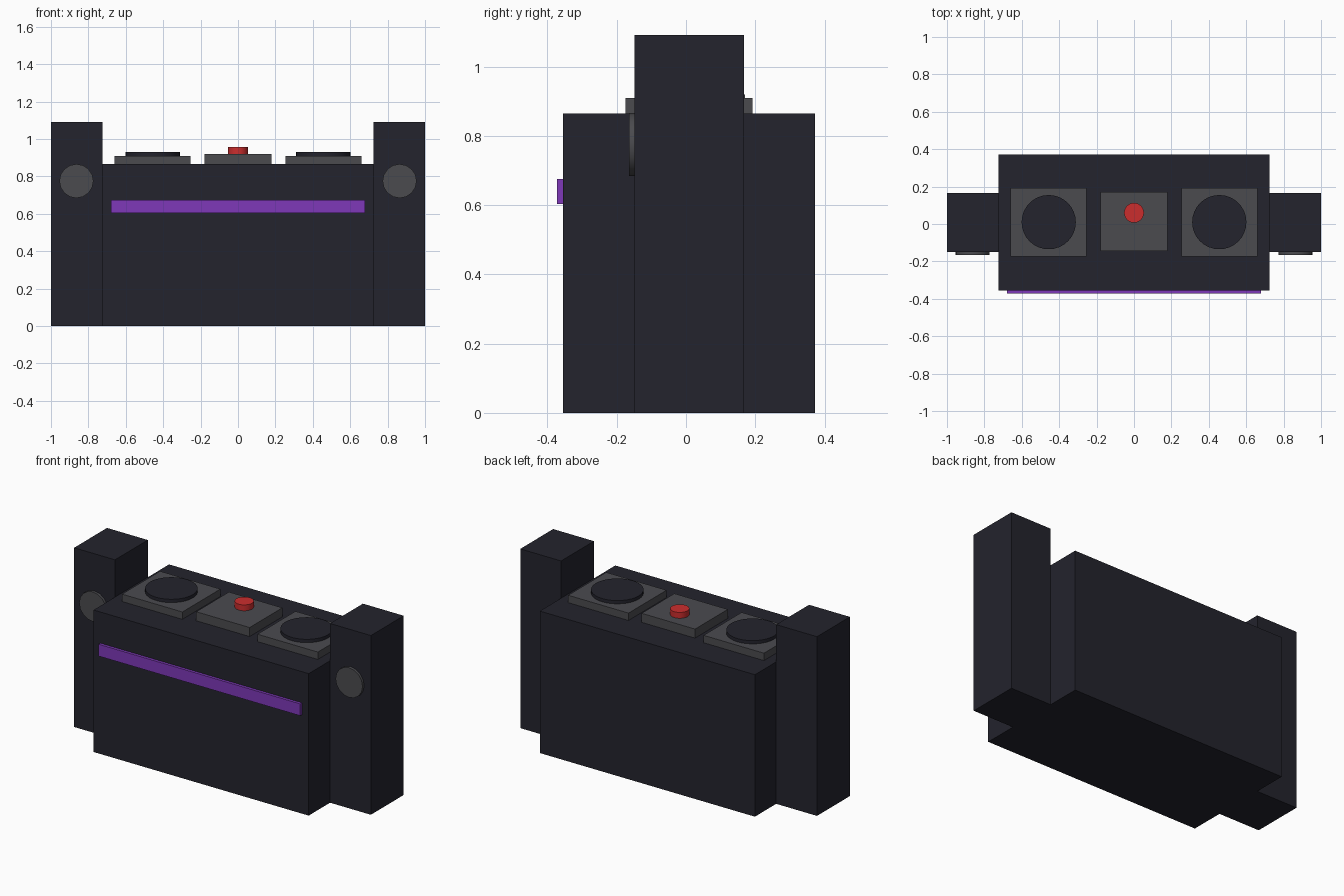
import bpy
import math

cube = bpy.data.objects.get("Cube")
if cube:
    bpy.data.objects.remove(cube, do_unlink=True)


def material(name, rgb):
    m = bpy.data.materials.new(name)
    m.use_nodes = True
    m.diffuse_color = (*rgb, 1)
    m.node_tree.nodes["Principled BSDF"].inputs["Base Color"].default_value = (*rgb, 1)
    return m


DARK = material("dark navy", (0.017, 0.017, 0.026))
GREY = material("mid grey", (0.07, 0.07, 0.078))
PURPLE = material("purple", (0.21, 0.04, 0.48))
RED = material("red", (0.6, 0.027, 0.027))


def box(name, mat, x, y, z):
    """Box from (low, high) ranges on each axis."""
    ranges = (x, y, z)
    bpy.ops.mesh.primitive_cube_add(size=1, location=[(a + b) / 2 for a, b in ranges])
    ob = bpy.context.object
    ob.name = name
    ob.scale = [b - a for a, b in ranges]
    bpy.ops.object.transform_apply(location=False, rotation=False, scale=True)
    ob.data.materials.append(mat)


def disc(name, mat, centre, radius, depth, sides=32, tilt=0):
    bpy.ops.mesh.primitive_cylinder_add(vertices=sides, radius=radius, depth=depth,
                                        location=centre, rotation=(tilt, 0, 0))
    ob = bpy.context.object
    ob.name = name
    ob.data.materials.append(mat)
    bpy.ops.object.shade_smooth_by_angle(angle=math.radians(30))


# Booth body and front light strip
box("booth_body", DARK, (-0.725, 0.725), (-0.355, 0.372), (0, 0.865))
box("light_strip", PURPLE, (-0.68, 0.68), (-0.372, -0.35), (0.603, 0.675))

# Central mixer with its button
box("mixer", GREY, (-0.18, 0.18), (-0.145, 0.17), (0.86, 0.92))
disc("mixer_button", RED, (0, 0.06, 0.935), 0.053, 0.042, 24)

# Turntables and speaker towers on both sides
for side, s in (("left", 1), ("right", -1)):
    box(side + "_turntable", GREY, sorted((s * 0.253, s * 0.66)), (-0.174, 0.192), (0.86, 0.91))
    disc(side + "_record", DARK, (s * 0.456, 0.01, 0.917), 0.145, 0.026)
    box(side + "_speaker_tower", DARK, sorted((s * 0.725, s)), (-0.149, 0.167), (0, 1.092))
    disc(side + "_speaker_cone", GREY, (s * 0.864, -0.154, 0.775), 0.091, 0.022, 16, math.pi / 2)
